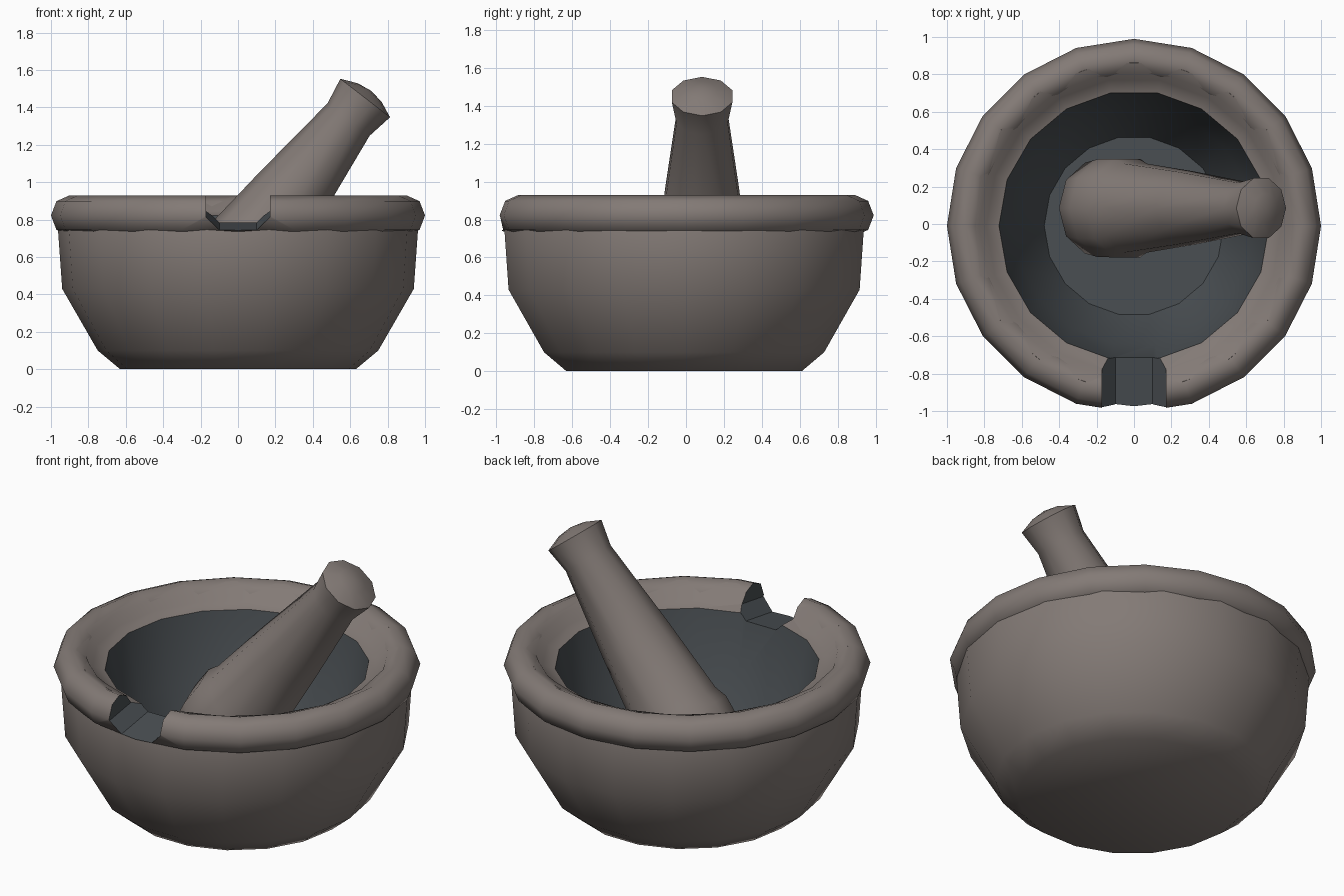
import bpy, bmesh, math
from mathutils import Vector, Matrix

if "Cube" in bpy.data.objects:
    bpy.data.objects.remove(bpy.data.objects["Cube"])

CY = -0.01  # bowl centre in y


def material(name, rgb):
    m = bpy.data.materials.new(name)
    m.diffuse_color = (*rgb, 1)
    m.use_nodes = True
    m.node_tree.nodes["Principled BSDF"].inputs["Base Color"].default_value = m.diffuse_color
    return m


MATS = [material("warm stone", (0.228, 0.196, 0.181)),
        material("dark slate", (0.068, 0.078, 0.086))]


def add_object(name, bm):
    bmesh.ops.recalc_face_normals(bm, faces=bm.faces[:])
    me = bpy.data.meshes.new(name)
    bm.to_mesh(me)
    bm.free()
    for m in MATS:
        me.materials.append(m)
    ob = bpy.data.objects.new(name, me)
    bpy.context.collection.objects.link(ob)
    return ob


def lathe(name, profile, sides, closed=False, slate_from=None):
    """Revolve (r, z) points about z; open profiles get their ends capped."""
    bm = bmesh.new()
    rings = []
    for r, z in profile:
        if r == 0:
            rings.append([bm.verts.new((0, 0, z))] * sides)
            continue
        rings.append([bm.verts.new((r * math.cos(2 * math.pi * i / sides),
                                    r * math.sin(2 * math.pi * i / sides), z))
                      for i in range(sides)])
    n = len(rings)
    for k in range(n if closed else n - 1):
        a, b = rings[k], rings[(k + 1) % n]
        for i in range(sides):
            j = (i + 1) % sides
            vs = list(dict.fromkeys((a[i], a[j], b[j], b[i])))
            f = bm.faces.new(vs)
            f.material_index = int(slate_from is not None and k >= slate_from)
    if not closed:
        for k in (0, n - 1):
            if profile[k][0] > 0:
                f = bm.faces.new(rings[k])
                f.material_index = int(slate_from is not None and k > 0)
    return add_object(name, bm)


def smooth(ob, deg):
    bpy.ops.object.select_all(action='DESELECT')
    ob.select_set(True)
    bpy.context.view_layer.objects.active = ob
    bpy.ops.object.shade_smooth_by_angle(angle=math.radians(deg))


# Bowl: outer wall, concave lip, then slate inside wall and floor
bowl = lathe("bowl", [(0.63, 0), (0.75, 0.1), (0.94, 0.43), (0.962, 0.74),
                      (0.93, 0.86), (0.885, 0.92), (0.83, 0.9), (0.79, 0.845),
                      (0.722, 0.822), (0.64, 0.45), (0.48, 0.16)], 18, slate_from=8)

# Rolled rim
rim = lathe("rim", [(0.9 + 0.1 * math.cos(math.pi * k / 4),
                     0.822 + 0.108 * math.sin(math.pi * k / 4)) for k in range(8)],
            20, closed=True)
for ob in (bowl, rim):
    ob.location.y = CY

# Pouring notch cutter: chamfered channel sloping outwards
bm = bmesh.new()
section = [(-0.17, 1.2), (-0.17, 0.82), (-0.1, 0.75), (0.1, 0.75), (0.17, 0.82), (0.17, 1.2)]
ends = [[bm.verts.new((x, y, z + dz)) for x, z in section]
        for y, dz in ((-1.15, -0.035), (-0.6, 0.052))]
for e in ends:
    bm.faces.new(e)
for i in range(6):
    j = (i + 1) % 6
    bm.faces.new((ends[0][i], ends[0][j], ends[1][j], ends[1][i]))
for f in bm.faces:
    f.material_index = 1
cutter = add_object("notch_cutter", bm)
cutter.hide_render = True

for ob in (bowl, rim):
    mod = ob.modifiers.new("notch", 'BOOLEAN')
    mod.operation = 'DIFFERENCE'
    mod.solver = 'EXACT'
    mod.object = cutter
    bpy.context.view_layer.objects.active = ob
    bpy.ops.object.modifier_apply(modifier="notch")
    smooth(ob, 50)
    # Notch faces stay flat
    for p in ob.data.polygons:
        if p.material_index == 1 and abs(p.center.x) < 0.18 and p.center.y < -0.7 and p.center.z > 0.7:
            p.use_smooth = False
bpy.data.objects.remove(cutter)

# Pestle: domed knob, neck, flared shaft and blunt grinding head, leaning right
pestle = lathe("pestle", [(0, 0.05), (0.08, 0.038), (0.168, 0), (0.142, -0.145),
                          (0.205, -0.66), (0.25, -1.1), (0.277, -1.17), (0.275, -1.32),
                          (0.255, -1.44), (0.15, -1.51), (0, -1.53)], 10)
axis = Vector((0.61, 0, 0.79)).normalized()
up = Vector((-axis.z, 0, axis.x))
side = axis.cross(up)
pestle.matrix_world = Matrix.Translation((0.68, 0.085, 1.45)) @ \
    Matrix((up, side, axis)).transposed().to_4x4()
smooth(pestle, 50)
